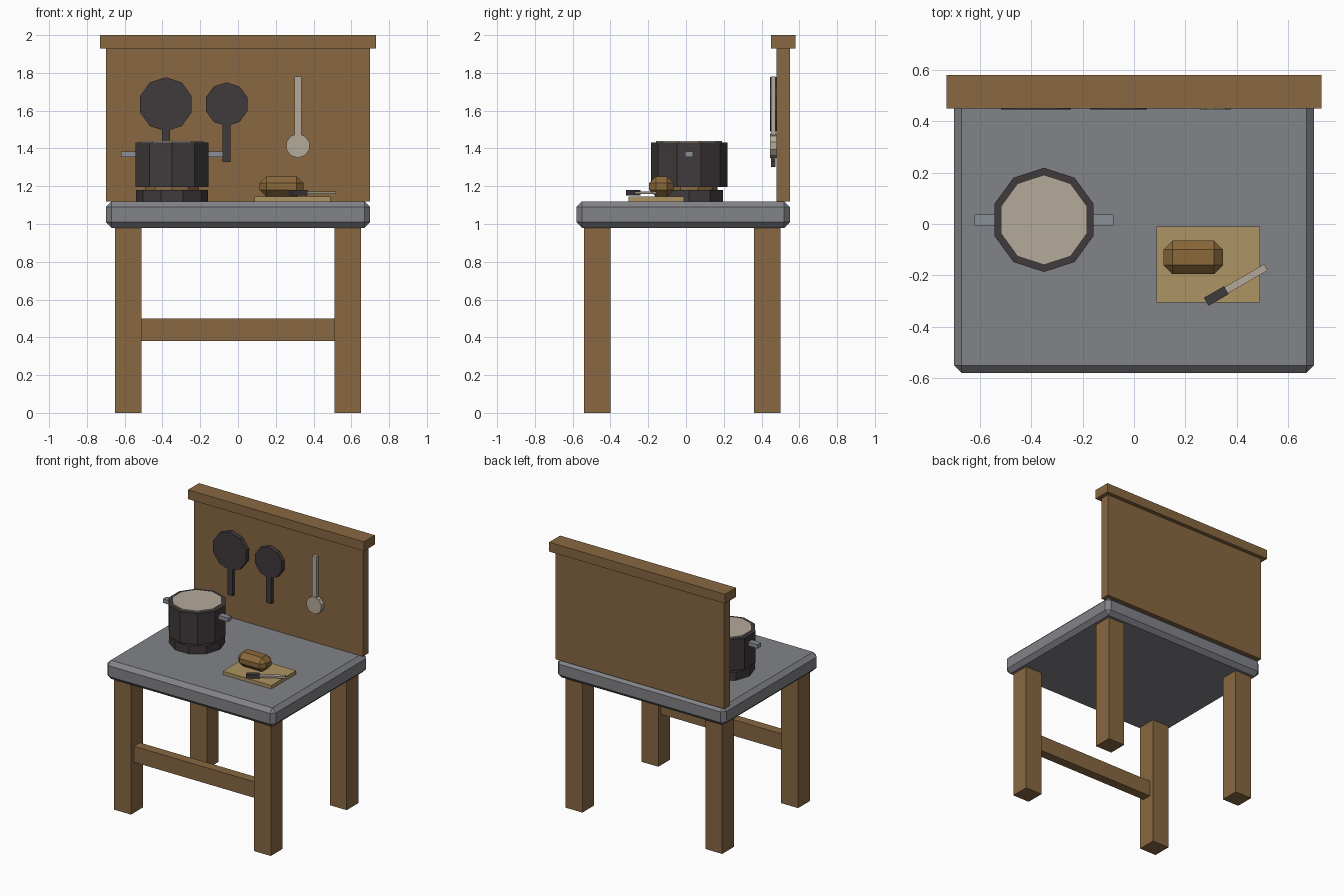
import bpy
from math import radians, cos, sin
from mathutils import Vector

cube = bpy.data.objects.get("Cube")
if cube:
    bpy.data.objects.remove(cube, do_unlink=True)


def material(name, hex_code):
    """Flat material from an sRGB hex colour."""
    srgb = [int(hex_code[i:i + 2], 16) / 255 for i in (0, 2, 4)]
    lin = [c / 12.92 if c <= 0.04045 else ((c + 0.055) / 1.055) ** 2.4 for c in srgb]
    mat = bpy.data.materials.new(name)
    mat.use_nodes = True
    mat.diffuse_color = (*lin, 1)
    bsdf = mat.node_tree.nodes["Principled BSDF"]
    bsdf.inputs["Base Color"].default_value = (*lin, 1)
    bsdf.inputs["Roughness"].default_value = 0.8
    return mat


WOOD = material("brown wood", "886842")
STONE = material("grey stone", "828388")
IRON = material("dark iron", "403A3B")
STEEL = material("blue grey steel", "8A9098")
PALE = material("pale cream", "B4AA9A")
BOARD = material("light wood", "AC9463")
CRUST = material("bread crust", "8A683A")


def box(name, xs, ys, zs, mat, bevel=0.0, turn=0.0):
    """Box from its x, y and z ranges, with optional chamfer and turn about z."""
    spans = (xs, ys, zs)
    bpy.ops.mesh.primitive_cube_add(size=1, location=[(a + b) / 2 for a, b in spans])
    ob = bpy.context.object
    ob.name = name
    ob.scale = [b - a for a, b in spans]
    bpy.ops.object.transform_apply(location=False, rotation=False, scale=True)
    ob.rotation_euler.z = turn
    ob.data.materials.append(mat)
    if bevel:
        mod = ob.modifiers.new("chamfer", 'BEVEL')
        mod.width = bevel
        mod.segments = 1
    return ob


def drum(name, radius, depth, centre, mat, turn=0.0, upright=True):
    """Ten-sided disc, lying flat or hung facing the front."""
    bpy.ops.mesh.primitive_cylinder_add(vertices=10, radius=radius, depth=depth, location=centre)
    ob = bpy.context.object
    ob.name = name
    ob.rotation_euler = (0, 0, turn) if upright else (radians(90), 0, 0)
    ob.data.materials.append(mat)
    return ob


# Table: slab, legs and front stretcher
box("worktop", (-0.70, 0.70), (-0.58, 0.55), (0.98, 1.12), STONE, bevel=0.03)
for side, x in (("right", -0.58), ("left", 0.58)):
    for end, y in (("front", -0.47), ("back", 0.43)):
        box(f"{end}_{side}_leg", (x - 0.07, x + 0.07), (y - 0.07, y + 0.07), (0, 0.98), WOOD)
box("front_stretcher", (-0.51, 0.51), (-0.505, -0.435), (0.38, 0.50), WOOD)

# Back board and its cap
box("back_panel", (-0.70, 0.70), (0.48, 0.55), (1.12, 1.93), WOOD)
box("top_rail", (-0.73, 0.73), (0.45, 0.58), (1.93, 2.0), WOOD)

# Stove ring, pot, soup and pot handles
px, py = -0.35, 0.016
drum("stove_ring", 0.19, 0.06, (px, py, 1.15), IRON, turn=radians(18))
drum("trivet", 0.15, 0.016, (px, py, 1.188), WOOD)
drum("pot", 0.2025, 0.235, (px, py, 1.3135), IRON)
drum("soup", 0.175, 0.01, (px, py, 1.434), PALE)
for side, s in (("right", -1), ("left", 1)):
    inner, outer = px + s * 0.18, px + s * 0.27
    box(f"{side}_pot_handle", sorted((inner, outer)), (py - 0.021, py + 0.021),
        (1.355, 1.385), STEEL)

# Hanging pans
for name, x, r in (("large_pan", -0.382, 0.143), ("small_pan", -0.06, 0.116)):
    z = 1.634
    drum(name, r, 0.034, (x, 0.463, z), IRON, upright=False)
    box(name + "_handle", (x - 0.021, x + 0.021), (0.449, 0.475),
        (z - r - 0.19, z - r + 0.02), IRON)

# Hanging ladle
drum("ladle_bowl", 0.064, 0.034, (0.317, 0.463, 1.414), PALE, upright=False)
box("ladle_handle", (0.298, 0.336), (0.449, 0.475), (1.46, 1.78), PALE)

# Cutting board and loaf
box("cutting_board", (0.087, 0.49), (-0.305, -0.01), (1.12, 1.146), BOARD)
box("bread_loaf", (0.115, 0.346), (-0.195, -0.065), (1.146, 1.252), CRUST, bevel=0.035)

# Knife, turned on the board
angle = radians(30)
grip = Vector((0.32, -0.28, 0))
along = Vector((cos(angle), sin(angle), 0))


def knife_part(name, shift, length, width, zs, mat):
    c = grip + along * shift
    box(name, (c.x - length / 2, c.x + length / 2), (c.y - width / 2, c.y + width / 2),
        zs, mat, turn=angle)


knife_part("knife_handle", 0, 0.09, 0.036, (1.152, 1.18), IRON)
knife_part("knife_blade", 0.133, 0.18, 0.028, (1.159, 1.173), PALE)
